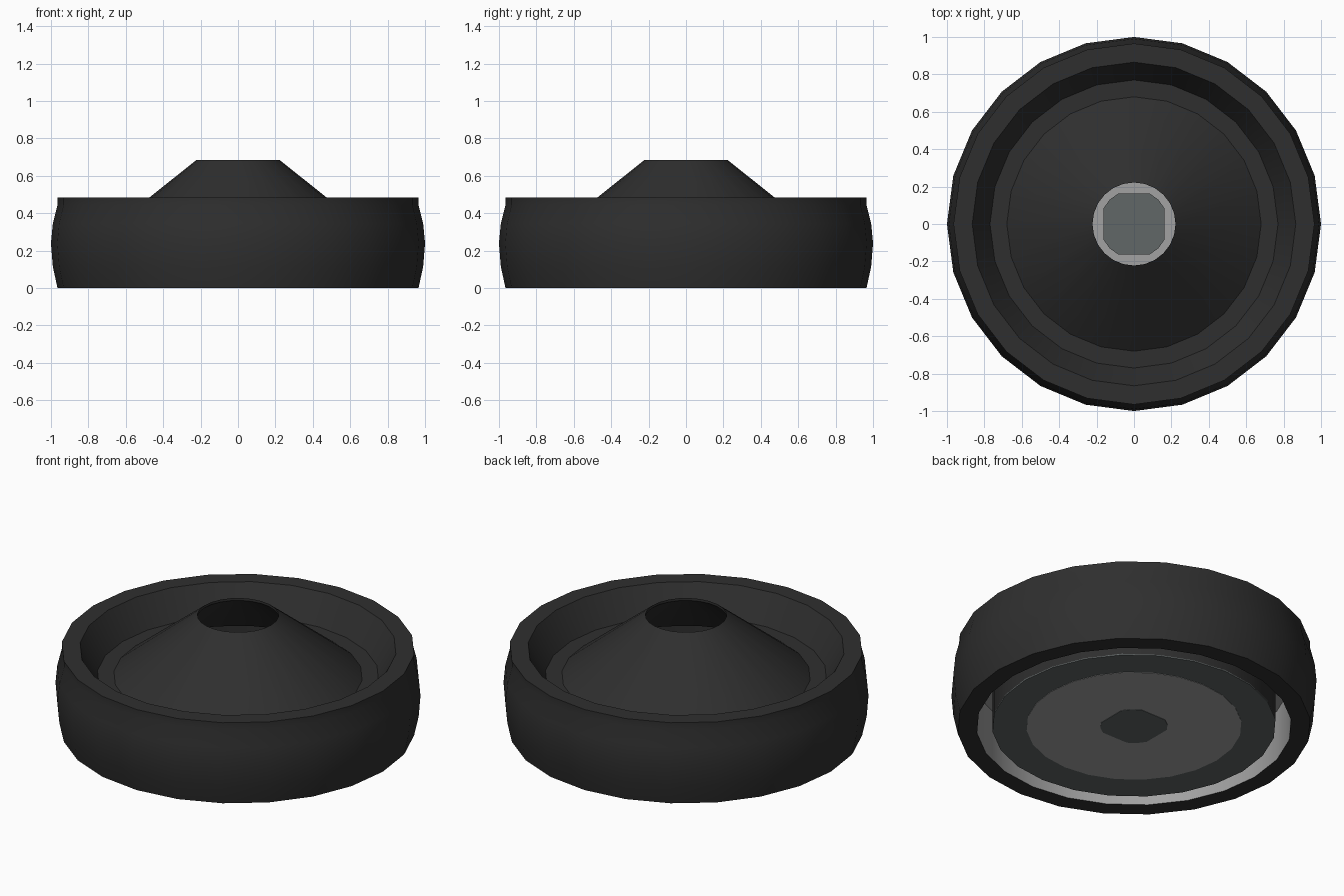
import bpy, bmesh, math

if "Cube" in bpy.data.objects:
    bpy.data.objects.remove(bpy.data.objects["Cube"])

SIDES = 24


def material(name, rgb):
    m = bpy.data.materials.new(name)
    m.diffuse_color = (*rgb, 1)
    m.use_nodes = True
    m.node_tree.nodes["Principled BSDF"].inputs["Base Color"].default_value = m.diffuse_color
    return m


BLACK = material("black rubber", (0.028, 0.028, 0.028))
LIGHT = material("light grey metal", (0.36, 0.36, 0.36))
DARK = material("dark grey metal", (0.12, 0.135, 0.135))


def finish(name, bm, mats):
    bmesh.ops.recalc_face_normals(bm, faces=bm.faces)
    mesh = bpy.data.meshes.new(name)
    bm.to_mesh(mesh)
    bm.free()
    for m in mats:
        mesh.materials.append(m)
    ob = bpy.data.objects.new(name, mesh)
    bpy.context.collection.objects.link(ob)
    bpy.ops.object.select_all(action='DESELECT')
    ob.select_set(True)
    bpy.context.view_layer.objects.active = ob
    bpy.ops.object.shade_smooth_by_angle(angle=math.radians(25))
    return ob


def lathe(name, profile, mats, rule=None):
    """Spin a closed (radius, z) profile about the z axis."""
    bm = bmesh.new()
    rings = []
    for i in range(SIDES):
        a = 2 * math.pi * i / SIDES
        rings.append([bm.verts.new((r * math.cos(a), r * math.sin(a), z))
                      for r, z in profile])
    n = len(profile)
    for i in range(SIDES):
        a, b = rings[i], rings[(i + 1) % SIDES]
        for j in range(n):
            k = (j + 1) % n
            f = bm.faces.new((a[j], b[j], b[k], a[k]))
            if rule:
                f.material_index = rule(j)
    return finish(name, bm, mats)


def prism(name, outline, z0, z1, mat):
    """Extrude a flat outline from z0 to z1."""
    bm = bmesh.new()
    face = bm.faces.new([bm.verts.new((x, y, z0)) for x, y in outline])
    ext = bmesh.ops.extrude_face_region(bm, geom=[face], use_keep_orig=True)
    for v in ext["geom"]:
        if isinstance(v, bmesh.types.BMVert):
            v.co.z = z1
    return finish(name, bm, [mat])


# Wheel shell: hollow cone, top channel, bulged tread, bottom groove
shell = [
    (0.222, 0.685), (0.68, 0.32), (0.77, 0.32), (0.865, 0.485),
    (0.965, 0.485), (0.965, 0.445), (0.99, 0.345), (1.0, 0.24),
    (0.99, 0.115), (0.965, 0.0), (0.86, 0.0), (0.86, 0.305),
    (0.775, 0.305), (0.775, 0.01), (0.765, 0.01), (0.765, 0.305),
    (0.68, 0.305), (0.222, 0.67),
]
# the groove's outer wall and ceiling are bare metal
lathe("wheel_shell", shell, [BLACK, LIGHT], lambda j: 1 if j in (10, 11) else 0)

# Underside plate ring
lathe("hub_plate", [(0.775, 0.004), (0.775, 0.012), (0.58, 0.012), (0.58, 0.004)], [DARK])

# Light disc
circle = [(0.588 * math.cos(2 * math.pi * i / SIDES),
           0.588 * math.sin(2 * math.pi * i / SIDES)) for i in range(SIDES)]
prism("hub_disc", circle, 0.002, 0.02, LIGHT)

# Axle end: square with rounded corners
corner = [(0.162, 0.085), (0.13, 0.13), (0.085, 0.162)]
outline = []
for q in range(4):
    c, s = round(math.cos(q * math.pi / 2)), round(math.sin(q * math.pi / 2))
    outline += [(x * c - y * s, x * s + y * c) for x, y in corner]
prism("axle", outline, 0.0, 0.03, DARK)
